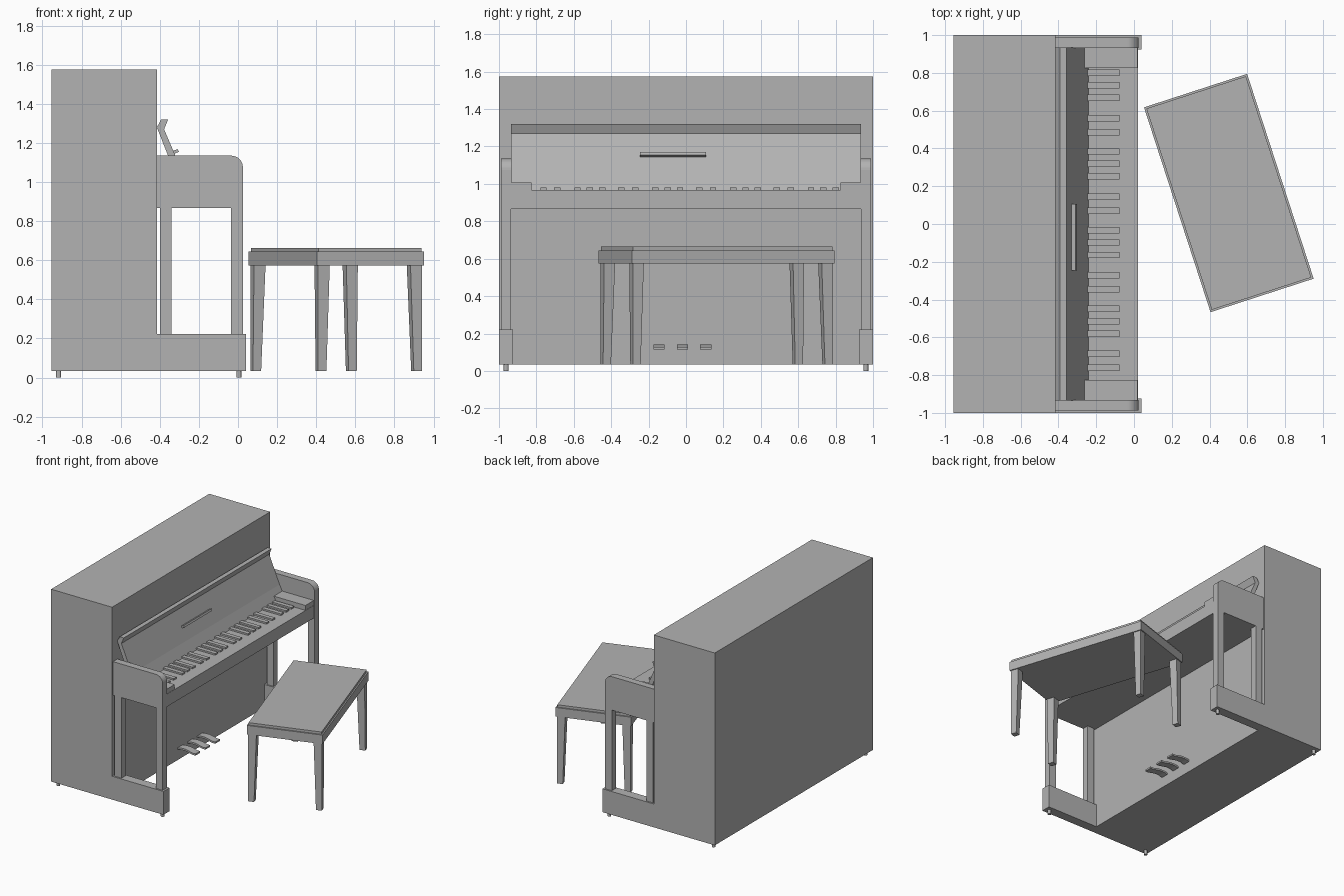
import bpy, bmesh, math
from mathutils import Matrix, Vector

cube = bpy.data.objects.get("Cube")
if cube:
    bpy.data.objects.remove(cube, do_unlink=True)

grey = bpy.data.materials.new("plain_grey")
grey.use_nodes = True
grey.diffuse_color = (0.45, 0.45, 0.45, 1)
grey.node_tree.nodes["Principled BSDF"].inputs["Base Color"].default_value = (0.45, 0.45, 0.45, 1)


def finish(name, bm, matrix=None):
    bmesh.ops.recalc_face_normals(bm, faces=bm.faces)
    mesh = bpy.data.meshes.new(name)
    bm.to_mesh(mesh)
    bm.free()
    mesh.materials.append(grey)
    obj = bpy.data.objects.new(name, mesh)
    bpy.context.collection.objects.link(obj)
    if matrix:
        obj.matrix_world = matrix
    return obj


def box(name, x, y, z, matrix=None):
    """Box from (low, high) ranges."""
    bm = bmesh.new()
    bmesh.ops.create_cube(bm, size=1)
    for v in bm.verts:
        v.co = [(r[0] + r[1]) / 2 + c * (r[1] - r[0]) for r, c in zip((x, y, z), v.co)]
    return finish(name, bm, matrix)


def extrude_xz(name, profile, y0, y1):
    """Side profile in x and z, extruded along y."""
    bm = bmesh.new()
    face = bm.faces.new([bm.verts.new((x, y0, z)) for x, z in profile])
    new = bmesh.ops.extrude_face_region(bm, geom=[face])["geom"]
    bmesh.ops.translate(bm, vec=(0, y1 - y0, 0),
                        verts=[v for v in new if isinstance(v, bmesh.types.BMVert)])
    return finish(name, bm)


def span(side, a, b):
    return tuple(sorted((side * a, side * b)))


# Main case and key bed
box("case", (-0.955, -0.415), (-1, 1), (0.035, 1.575))
box("key_bed", (-0.415, 0.02), (-0.935, 0.935), (0.867, 0.968))

# Sloped fallboard with its folded lip, and the music ledge on it
extrude_xz("fallboard", [(-0.415, 1.28), (-0.393, 1.32), (-0.357, 1.32), (-0.378, 1.27),
                         (-0.285, 1.053), (-0.24, 0.967), (-0.28, 0.967), (-0.357, 1.133)],
           -0.935, 0.935)
ledge_place = Matrix.Translation((-0.317, -0.07, 1.157)) @ Matrix.Rotation(math.radians(-24), 4, "Y")
box("music_ledge", (-0.02, 0.012), (-0.176, 0.176), (-0.008, 0.008), ledge_place)

# Black keys in alternating groups of three and two
octave = 0.416
for i in range(4):
    for middle, offsets in ((0.734, (-0.066, 0, 0.066)), (0.523, (-0.037, 0.037))):
        for off in offsets:
            y = middle - i * octave + off
            box("black_key", (-0.245, -0.076), (y - 0.017, y + 0.017), (0.96, 0.981))

# Rounded arm outline
radius = 0.06
arm = [(-0.415, 0.867), (0.025, 0.867)]
for i in range(9):
    a = math.radians(90 * i / 8)
    arm.append((0.025 - radius + radius * math.cos(a), 1.135 - radius + radius * math.sin(a)))
arm.append((-0.415, 1.135))

# Parts at both ends of the keyboard
for side, label in ((1, "left"), (-1, "right")):
    extrude_xz(label + "_arm", arm, *span(side, 0.933, 0.988))
    box(label + "_key_block", (-0.3, 0.018), span(side, 0.827, 0.935), (0.95, 1.007))
    box(label + "_front_post", (-0.035, 0.025), span(side, 0.935, 0.988), (0.22, 0.87))
    box(label + "_rear_post", (-0.4, -0.34), span(side, 0.935, 0.988), (0.22, 0.87))
    box(label + "_toe_block", (-0.415, 0.04), span(side, 0.925, 1), (0.035, 0.222))
    for x in (-0.918, 0.005):
        bm = bmesh.new()
        bmesh.ops.create_cone(bm, cap_ends=True, segments=12, radius1=0.013, radius2=0.013,
                              depth=0.04, matrix=Matrix.Translation((x, side * 0.962, 0.02)))
        finish(label + "_foot", bm)

# Three curved pedals
top = [(-0.42, 0.132), (-0.385, 0.141), (-0.35, 0.142), (-0.315, 0.136), (-0.285, 0.128), (-0.255, 0.128)]
pedal = top + [(x, z - 0.014) for x, z in reversed(top)]
for y in (-0.144, -0.018, 0.106):
    extrude_xz("pedal", pedal, y - 0.03, y + 0.03)

# Bench, turned to stand at an angle
place = Matrix.Translation((0.502, 0.164, 0)) @ Matrix.Rotation(math.radians(18), 4, "Z")
hx, hy = 0.287, 0.57
box("bench_apron", (-hx, hx), (-hy, hy), (0.573, 0.645), place)
box("bench_seat", (-hx + 0.01, hx - 0.01), (-hy + 0.01, hy - 0.01), (0.64, 0.664), place)
for sx in (-1, 1):
    for sy in (-1, 1):
        # Leg tapers on its inner sides
        bm = bmesh.new()
        bmesh.ops.create_cube(bm, size=1)
        for v in bm.verts:
            width = 0.062 if v.co.z > 0 else 0.044
            inset = Vector((0.5 - v.co.x, 0.5 - v.co.y)) * width
            v.co = (sx * (hx - 0.008 - inset.x), sy * (hy - 0.008 - inset.y),
                    0.58 if v.co.z > 0 else 0.035)
        finish("bench_leg", bm, place)
